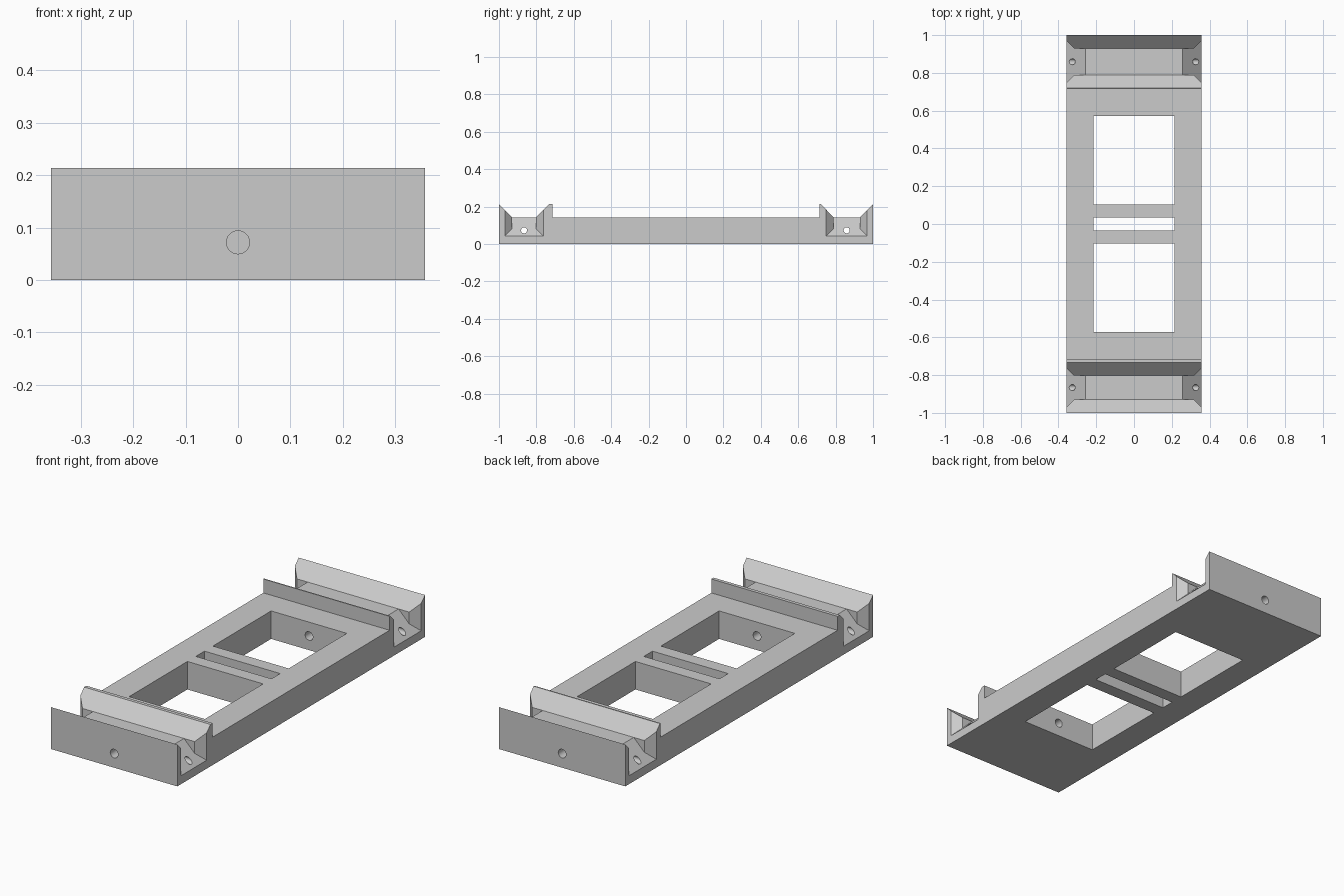
import bpy, bmesh, math
from mathutils import Matrix

cube = bpy.data.objects.get("Cube")
if cube:
    bpy.data.objects.remove(cube, do_unlink=True)

HALF_W, DECK, LIP = 0.357, 0.143, 0.214

grey = bpy.data.materials.new("plain grey")
grey.use_nodes = True
grey.diffuse_color = (0.6, 0.6, 0.6, 1)
grey.node_tree.nodes["Principled BSDF"].inputs["Base Color"].default_value = (0.6, 0.6, 0.6, 1)


def finish(name, bm):
    bmesh.ops.recalc_face_normals(bm, faces=bm.faces)
    mesh = bpy.data.meshes.new(name)
    bm.to_mesh(mesh)
    bm.free()
    mesh.materials.append(grey)
    obj = bpy.data.objects.new(name, mesh)
    bpy.context.collection.objects.link(obj)
    return obj


def loft(name, ring_a, ring_b):
    """Closed solid between two matching rings of points."""
    bm = bmesh.new()
    a = [bm.verts.new(p) for p in ring_a]
    b = [bm.verts.new(p) for p in ring_b]
    bm.faces.new(a)
    bm.faces.new(b)
    for i in range(len(a)):
        j = (i + 1) % len(a)
        bm.faces.new((a[i], a[j], b[j], b[i]))
    return finish(name, bm)


def box(name, x, y0, y1):
    ring = [(-x, y0), (x, y0), (x, y1), (-x, y1)]
    return loft(name, [(*p, -0.1) for p in ring], [(*p, 0.4) for p in ring])


def rod(name, radius, length, axis, centre):
    bm = bmesh.new()
    turn = Matrix.Rotation(math.pi / 2, 4, "Y" if axis == "X" else "X")
    bmesh.ops.create_cone(bm, cap_ends=True, segments=32, radius1=radius, radius2=radius,
                          depth=length, matrix=Matrix.Translation(centre) @ turn)
    return finish(name, bm)


# Side profile of the tray: long deck with a sloped cradle at each end
profile = [(-1, 0), (1, 0), (1, LIP), (0.929, DECK), (0.789, DECK), (0.72, LIP),
           (0.714, LIP), (0.714, DECK), (-0.714, DECK), (-0.714, LIP),
           (-0.732, LIP), (-0.803, DECK), (-0.929, DECK), (-1, LIP)]
tray = loft("tray_body", [(-HALF_W, *p) for p in profile], [(HALF_W, *p) for p in profile])

cutters = []

# Two windows and the narrow centre slot
for y0, y1 in ((-0.573, -0.103), (-0.035, 0.035), (0.103, 0.573)):
    cutters.append(box("window_cutter", 0.214, y0, y1))

# Flared ramps at both ends of each cradle, with a small bore along it
for low, high in ((-0.929, -0.803), (0.789, 0.929)):
    for side in (-1, 1):
        flare = 0.06
        plan = [(0.2, low), (0.317, low), (0.377, low - flare),
                (0.377, high + flare), (0.317, high), (0.2, high)]
        cutters.append(loft("ramp_cutter",
                            [(side * x, y, 0.4 - x) for x, y in plan],
                            [(side * x, y, 0.3) for x, y in plan]))
    cutters.append(rod("cradle_bore_cutter", 0.016, 0.9, "X", (0, (low + high) / 2, 0.073)))

# Bore from each end face into the nearest window
for side in (-1, 1):
    cutters.append(rod("end_bore_cutter", 0.022, 0.7, "Y", (0, side * 0.8, 0.072)))

for cutter in cutters:
    cutter.hide_render = True
    mod = tray.modifiers.new("cut", "BOOLEAN")
    mod.operation = "DIFFERENCE"
    mod.solver = "EXACT"
    mod.object = cutter

# Bake the cuts and drop the cutters
bpy.context.view_layer.update()
result = bpy.data.meshes.new_from_object(
    tray.evaluated_get(bpy.context.evaluated_depsgraph_get()))
tray.modifiers.clear()
tray.data = result
for cutter in cutters:
    bpy.data.objects.remove(cutter, do_unlink=True)

# Smooth bores, crisp edges elsewhere
bpy.ops.object.select_all(action="DESELECT")
tray.select_set(True)
bpy.context.view_layer.objects.active = tray
bpy.ops.object.shade_smooth_by_angle(angle=math.radians(30))
